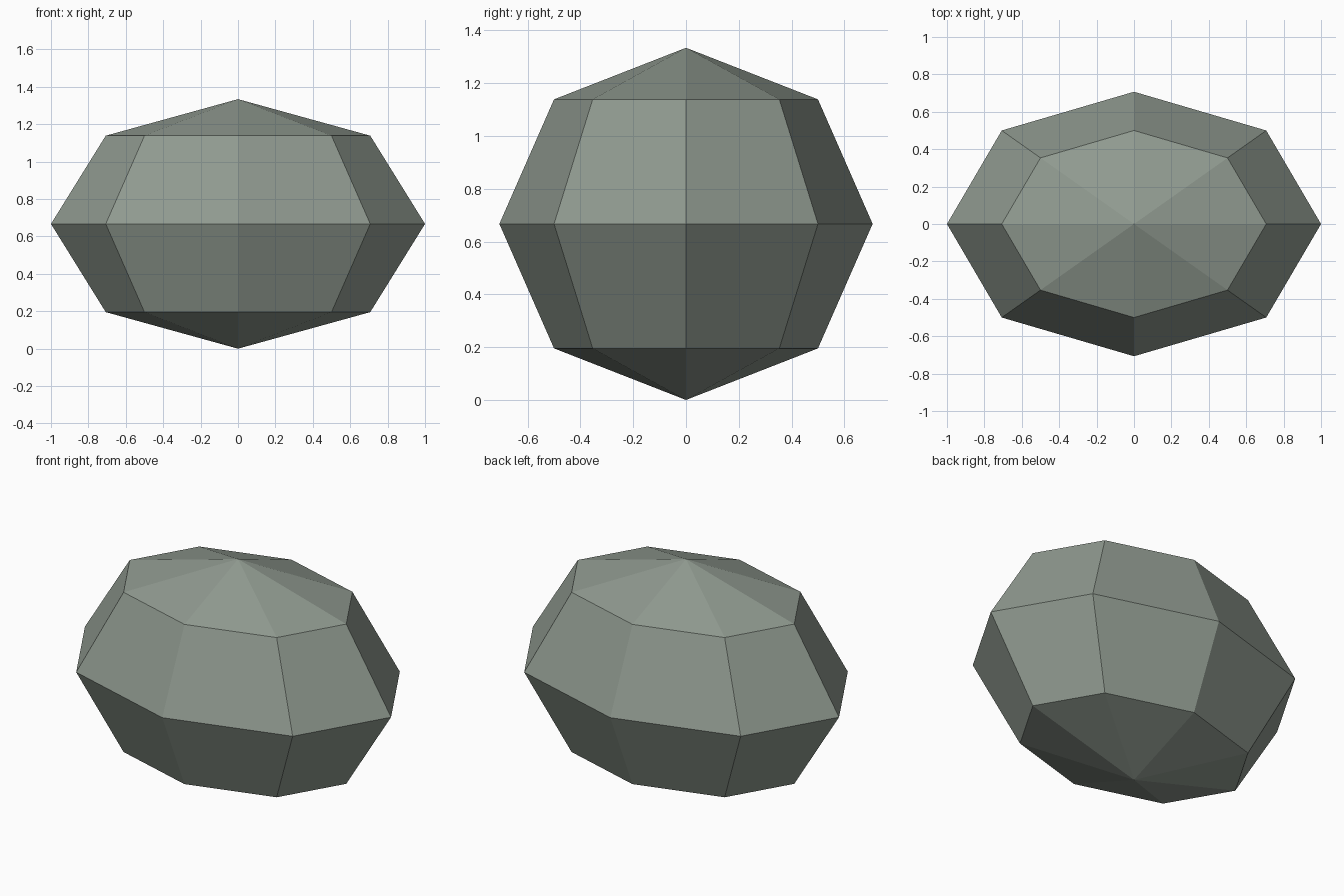
import bpy

cube = bpy.data.objects.get("Cube")
if cube:
    bpy.data.objects.remove(cube, do_unlink=True)

# Grey-green stone colour
stone = bpy.data.materials.new("grey_green_stone")
stone.use_nodes = True
colour = (0.28, 0.325, 0.28, 1.0)
stone.diffuse_color = colour
stone.node_tree.nodes["Principled BSDF"].inputs["Base Color"].default_value = colour

# Faceted boulder: a coarse sphere stretched along x, resting on its lower tip
half_size = (1.0, 0.707, 0.667)
bpy.ops.mesh.primitive_uv_sphere_add(
    segments=8, ring_count=4, radius=1, location=(0, 0, half_size[2]))
boulder = bpy.context.object
boulder.name = "boulder"
boulder.scale = half_size
bpy.ops.object.transform_apply(location=True, rotation=False, scale=True)
bpy.ops.object.shade_flat()
boulder.data.materials.append(stone)
